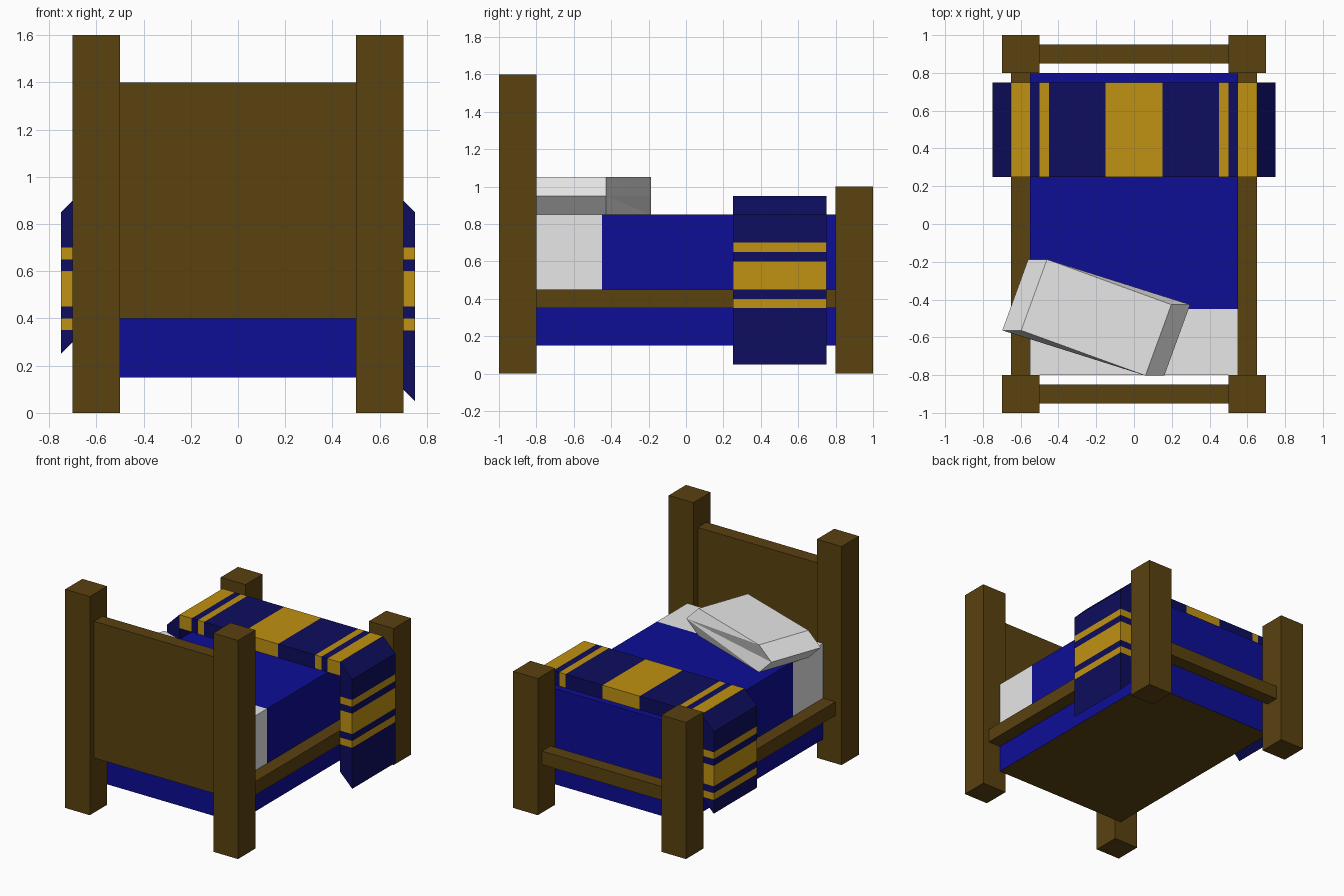
import bpy, bmesh
from math import radians
from mathutils import Matrix, Vector

if "Cube" in bpy.data.objects:
    bpy.data.objects.remove(bpy.data.objects["Cube"])


def material(name, r, g, b):
    m = bpy.data.materials.new(name)
    m.diffuse_color = (r, g, b, 1)
    m.use_nodes = True
    m.node_tree.nodes["Principled BSDF"].inputs["Base Color"].default_value = m.diffuse_color
    return m


wood = material("brown wood", 0.102, 0.054, 0.005)
blue = material("blue cover", 0.004, 0.004, 0.305)
navy = material("navy blanket", 0.004, 0.004, 0.114)
gold = material("gold stripe", 0.527, 0.287, 0.006)
white = material("white linen", 0.8, 0.8, 0.8)


def finish(name, bm, mats):
    bmesh.ops.recalc_face_normals(bm, faces=bm.faces[:])
    me = bpy.data.meshes.new(name)
    bm.to_mesh(me)
    bm.free()
    for m in mats:
        me.materials.append(m)
    ob = bpy.data.objects.new(name, me)
    bpy.context.collection.objects.link(ob)
    return ob


def box_bm(lo, hi):
    bm = bmesh.new()
    bmesh.ops.create_cube(bm, size=1)
    lo, hi = Vector(lo), Vector(hi)
    for v in bm.verts:
        v.co = (lo + hi) / 2 + v.co * (hi - lo)
    return bm


def box(name, lo, hi, mat):
    return finish(name, box_bm(lo, hi), [mat])


# Frame: posts and side rails, mirrored left and right
for side, s in (("left", -1), ("right", 1)):
    def pair(name, x0, x1, y0, y1, z0, z1):
        a, b = sorted((s * x0, s * x1))
        box(f"{side}_{name}", (a, y0, z0), (b, y1, z1), wood)
    pair("head_post", 0.5, 0.7, -1, -0.8, 0, 1.6)
    pair("foot_post", 0.5, 0.7, 0.8, 1, 0, 1)
    pair("side_rail", 0.55, 0.65, -0.8, 0.8, 0.35, 0.45)

box("headboard", (-0.5, -0.95, 0.4), (0.5, -0.85, 1.4), wood)
box("foot_rail", (-0.5, 0.85, 0.35), (0.5, 0.95, 0.45), wood)

# Mattress: blue cover, white sheet at the head, wooden underside
bm = box_bm((-0.55, -0.8, 0.15), (0.55, 0.8, 0.85))
for co, no in (((0, -0.45, 0), (0, 1, 0)), ((0, 0, 0.4), (0, 0, 1))):
    bmesh.ops.bisect_plane(bm, geom=bm.verts[:] + bm.edges[:] + bm.faces[:],
                           plane_co=co, plane_no=no)
for f in bm.faces:
    c = f.calc_center_median()
    if c.z < 0.16:
        f.material_index = 2
    elif c.y < -0.45 and c.z > 0.4:
        f.material_index = 1
finish("mattress", bm, [blue, white, wood])

# Blanket: cross-section as (outer, inner) pairs; stripes at the cuts
section, stripe = [], []


def cut(outer, inner, is_gold=False):
    section.append((outer, inner))
    stripe.append(is_gold)       # colour of the strip that follows this cut


side_cuts = [0.35, 0.4, 0.45, 0.6, 0.65, 0.7]
top_cuts = [-0.65, -0.55, -0.5, -0.45, -0.15, 0.15, 0.45, 0.5, 0.55, 0.65]
cut((-0.75, 0.25), (-0.65, 0.35))
for i, z in enumerate(side_cuts):
    cut((-0.75, z), (-0.65, z), i % 2 == 0)
cut((-0.75, 0.85), (-0.65, 0.85))
for i, x in enumerate(top_cuts):
    cut((x, 0.95), (x, 0.85), i % 2 == 0 and i < 9)
cut((0.75, 0.85), (0.65, 0.85))
for i, z in enumerate(reversed(side_cuts)):
    cut((0.75, z), (0.65, z), i % 2 == 0)
cut((0.75, 0.05), (0.65, 0.15))

bm = bmesh.new()
cache = {}


def vert(p, y):
    key = (p, y)
    if key not in cache:
        cache[key] = bm.verts.new((p[0], y, p[1]))
    return cache[key]


def face(points, mat):
    unique = list(dict.fromkeys(points))
    if len(unique) > 2:
        bm.faces.new(unique).material_index = mat


Y0, Y1 = 0.25, 0.75
for (o0, i0), (o1, i1), g in zip(section, section[1:], stripe):
    for y in (Y0, Y1):
        face([vert(p, y) for p in (o0, o1, i1, i0)], int(g))
    for a, b in ((o0, o1), (i0, i1)):
        face([vert(a, Y0), vert(b, Y0), vert(b, Y1), vert(a, Y1)], int(g))
for o, i in (section[0], section[-1]):
    face([vert(o, Y0), vert(i, Y0), vert(i, Y1), vert(o, Y1)], 0)
finish("striped_blanket", bm, [navy, gold])

# Pillow: turned slab whose middle layer bulges sideways at both ends
bm = bmesh.new()
turn = Matrix.Rotation(radians(-20), 3, 'Z')
layers = []
for z, bulge in ((0.85, 0), (0.95, 0.1), (1.05, 0)):
    ring = []
    for sx, sy in ((-1, -1), (1, -1), (1, 1), (-1, 1)):
        p = turn @ Vector((sx * 0.35, sy * 0.2, 0))
        ring.append(bm.verts.new(p + Vector((-0.2 + sx * bulge, -0.495, z))))
    layers.append(ring)
low, mid, top = layers
bm.faces.new(top)
bm.faces.new(low)
for cap in (low, top):
    for k in (1, 3):             # slanted ends
        n = (k + 1) % 4
        bm.faces.new((mid[k], mid[n], cap[n], cap[k]))
    for k in (0, 2):             # long sides, slightly twisted
        n = k + 1
        bm.faces.new((mid[k], cap[n], cap[k]))
        bm.faces.new((mid[k], mid[n], cap[n]))
finish("pillow", bm, [white])
